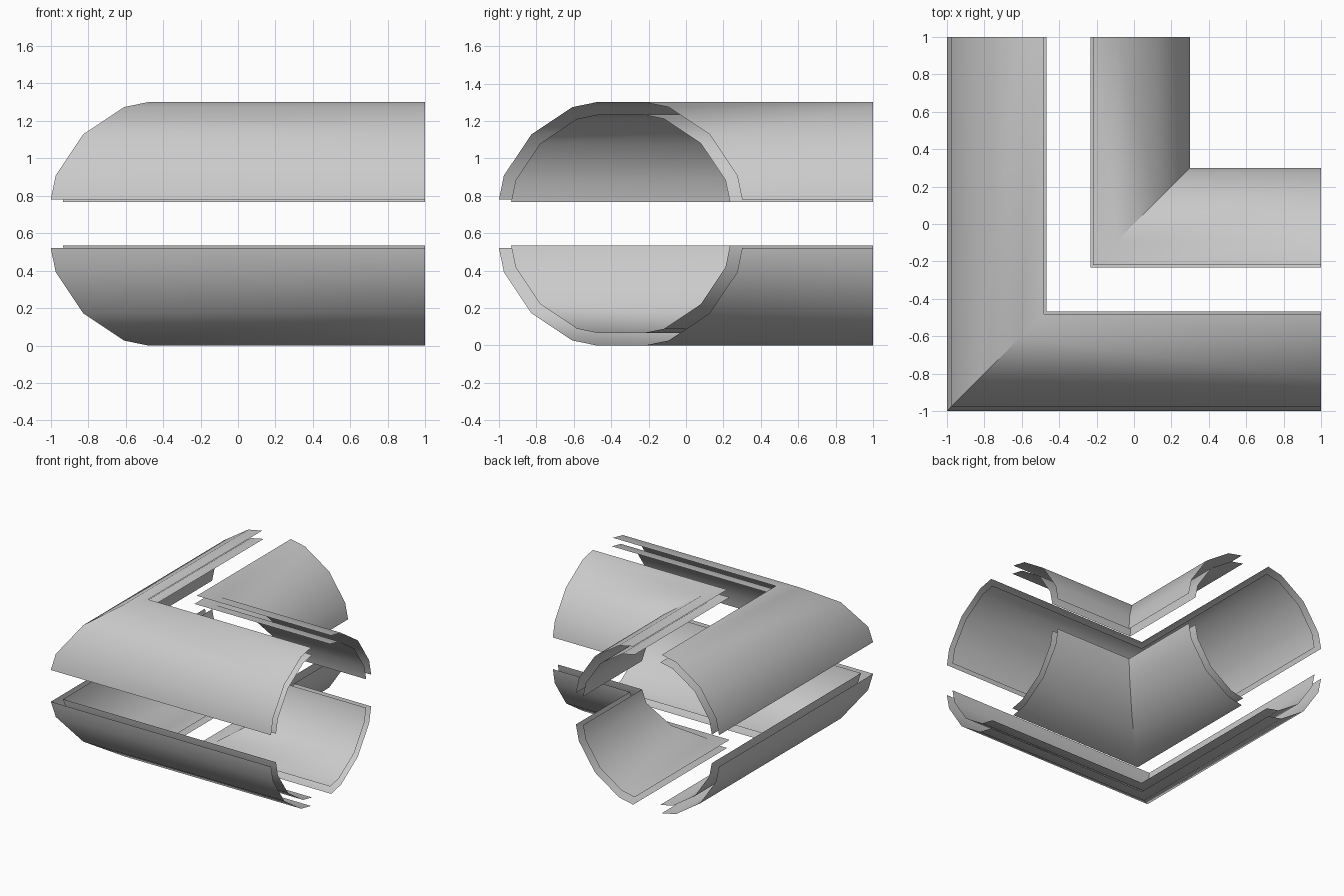
import bpy, bmesh
from math import cos, sin, radians

if "Cube" in bpy.data.objects:
    bpy.data.objects.remove(bpy.data.objects["Cube"])

C, ZC, END = -0.35, 0.65, 1.0      # pipe axis offset, axis height, arm end
R = 0.675                          # radius of the 16-sided pipe

# One quarter of the clipped 16-gon
ARC = [(0.65, 0.13)] + [(R * cos(radians(a)), R * sin(radians(a)))
                        for a in (22.5, 45, 67.5)] + [(0.13, 0.65)]


def add_sheet(bm, scale, side, up, inward):
    """Sweep the quarter arc around the mitred corner as an open sheet."""
    rows = []
    for d, h in ARC:
        k, z = C + side * d * scale, ZC + up * h * scale
        rows.append([bm.verts.new(p) for p in ((END, k, z), (k, k, z), (k, END, z))])
    for a, b in zip(rows, rows[1:]):
        for i in range(2):
            f = bm.faces.new((a[i], a[i + 1], b[i + 1], b[i]))
            f.normal_update()
            c = f.calc_center_median()
            # radial direction away from the pipe axis of this arm
            out = f.normal.z * (c.z - ZC)
            out += f.normal.y * (c.y - C) if i == 0 else f.normal.x * (c.x - C)
            if (out < 0) != inward:
                f.normal_flip()


def quarter_elbow(name, side, up):
    bm = bmesh.new()
    add_sheet(bm, 1.0, side, up, False)   # outer skin
    add_sheet(bm, 0.9, side, up, True)    # inner skin
    me = bpy.data.meshes.new(name)
    bm.to_mesh(me)
    bm.free()
    ob = bpy.data.objects.new(name, me)
    bpy.context.collection.objects.link(ob)
    bpy.ops.object.select_all(action='DESELECT')
    ob.select_set(True)
    bpy.context.view_layer.objects.active = ob
    bpy.ops.object.shade_smooth_by_angle(angle=radians(30))


# Four separated quarters of the elbow pipe
for level, up in (("upper", 1), ("lower", -1)):
    for place, side in (("outer", -1), ("inner", 1)):
        quarter_elbow(f"{level}_{place}_elbow_quarter", side, up)
